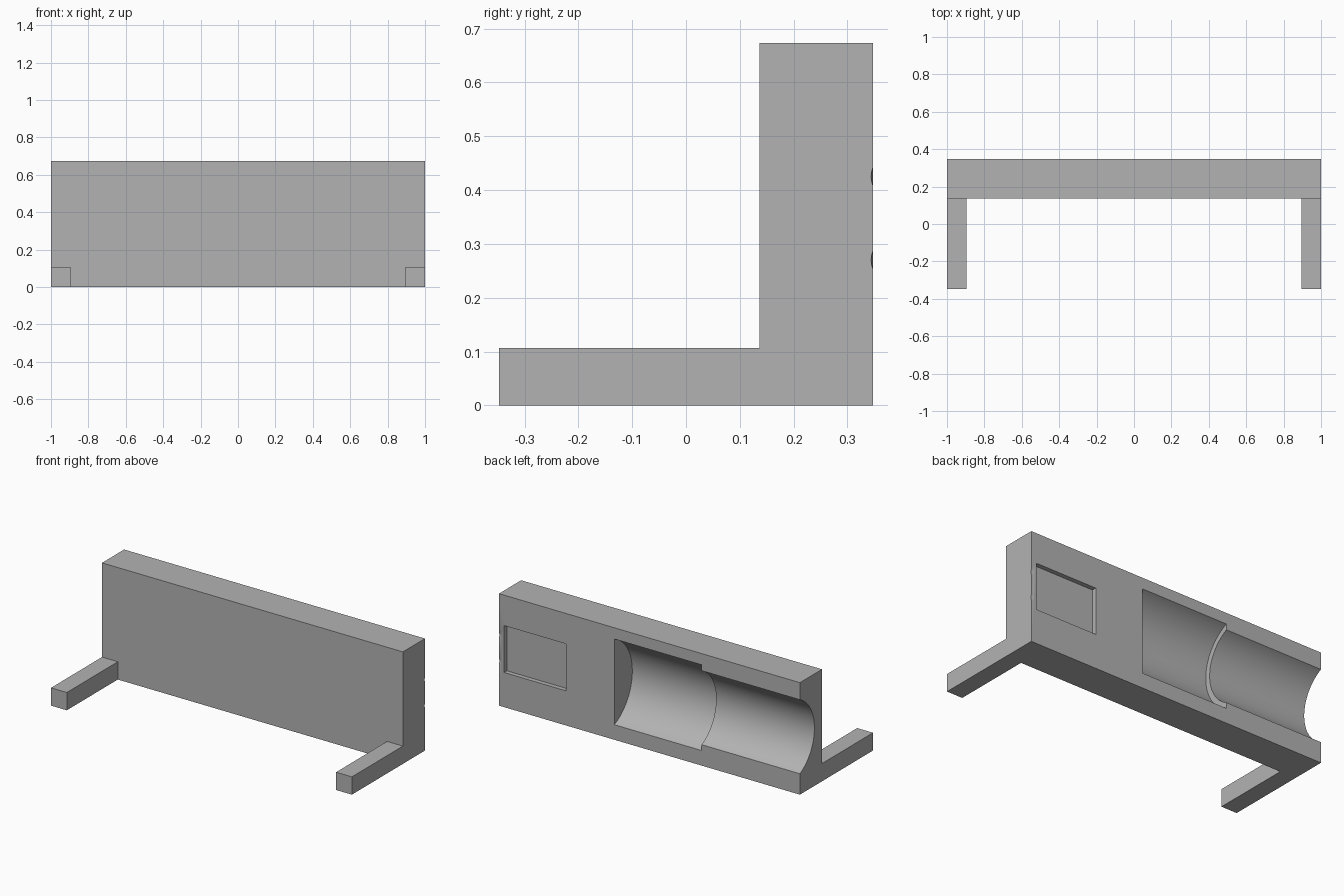
import bpy
import math

default = bpy.data.objects.get("Cube")
if default:
    bpy.data.objects.remove(default, do_unlink=True)

HEIGHT, BACK, FRONT = 0.673, 0.347, 0.137
MID_Z = 0.348

grey = bpy.data.materials.new("plain_grey")
grey.use_nodes = True
colour = (0.45, 0.45, 0.45, 1)
grey.diffuse_color = colour
grey.node_tree.nodes["Principled BSDF"].inputs["Base Color"].default_value = colour


def box(name, x, y, z):
    """Box spanning the given (low, high) ranges."""
    spans = (x, y, z)
    bpy.ops.mesh.primitive_cube_add(size=1, location=[(a + b) / 2 for a, b in spans])
    obj = bpy.context.object
    obj.name = name
    obj.scale = [b - a for a, b in spans]
    bpy.ops.object.transform_apply(location=False, rotation=False, scale=True)
    obj.data.materials.append(grey)
    return obj


def groove(name, x, radius):
    """Cylinder along x whose axis lies just behind the panel."""
    bpy.ops.mesh.primitive_cylinder_add(
        vertices=128, radius=radius, depth=x[1] - x[0],
        location=(sum(x) / 2, BACK + 0.11, MID_Z), rotation=(0, math.pi / 2, 0))
    obj = bpy.context.object
    obj.name = name
    obj.data.materials.append(grey)
    return obj


def cut(target, cutter):
    mod = target.modifiers.new("cut", 'BOOLEAN')
    mod.operation = 'DIFFERENCE'
    mod.solver = 'EXACT'
    mod.object = cutter
    bpy.ops.object.select_all(action='DESELECT')
    bpy.context.view_layer.objects.active = target
    target.select_set(True)
    bpy.ops.object.modifier_apply(modifier=mod.name)
    bpy.data.objects.remove(cutter, do_unlink=True)


# Upright panel
panel = box("upright_panel", (-1, 1), (FRONT, BACK), (0, HEIGHT))

# Stepped round channel in the back, open at one end
cut(panel, groove("wide_channel_cutter", (-0.347, 0.233), 0.28))
cut(panel, groove("narrow_channel_cutter", (-1.1, -0.3), 0.248))

# Shallow rectangular recess in the back
cut(panel, box("recess_cutter", (0.555, 0.966), (BACK - 0.027, BACK + 0.1), (0.208, 0.49)))

# Two tiny dimples on the rear corner edge
for z in (0.27, 0.425):
    bpy.ops.mesh.primitive_uv_sphere_add(
        segments=48, ring_count=24, radius=0.044, location=(1, BACK + 0.041, z))
    dimple = bpy.context.object
    dimple.data.materials.append(grey)
    cut(panel, dimple)

bpy.ops.object.shade_smooth_by_angle(angle=math.radians(30))

# Feet reaching forward
for side, x in (("left", (0.895, 1)), ("right", (-1, -0.895))):
    box(side + "_foot", x, (-BACK, FRONT), (0, 0.107))
